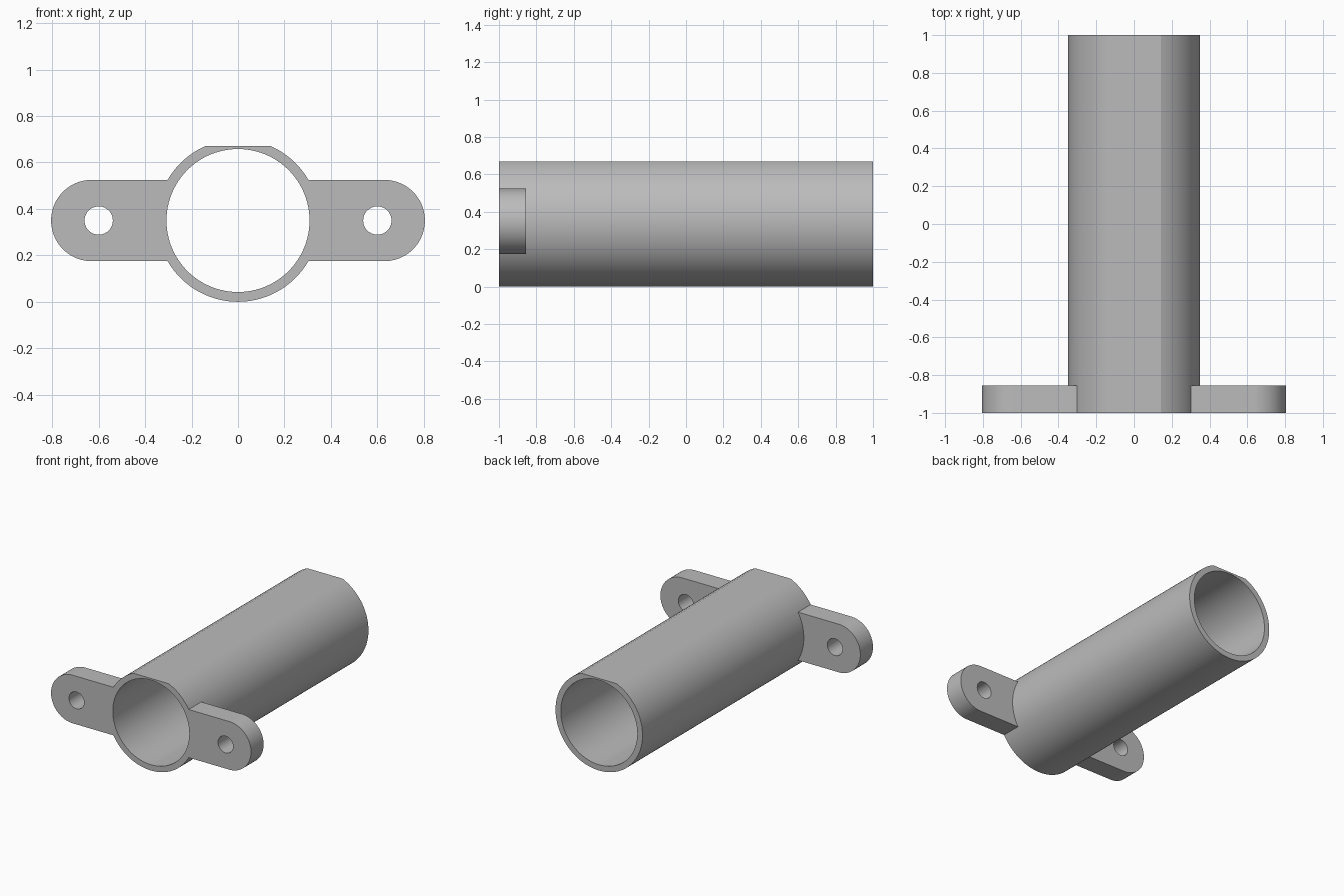
import bpy
import bmesh
from math import cos, sin, pi, asin, radians

cube = bpy.data.objects.get("Cube")
if cube:
    bpy.data.objects.remove(cube, do_unlink=True)

AXIS_Z = 0.35        # height of the tube axis
OUTER, BORE = 0.35, 0.308
FLAT = 0.32          # flat on top, above the axis
EAR_R, EAR_X = 0.175, 0.63
HOLE_R, HOLE_X = 0.061, 0.60
FRONT, EAR_BACK, BACK = -1.0, -0.855, 1.0

grey = bpy.data.materials.new("plain grey")
grey.use_nodes = True
colour = (0.5, 0.5, 0.5, 1)
grey.diffuse_color = colour
grey.node_tree.nodes["Principled BSDF"].inputs["Base Color"].default_value = colour


def arc(cx, radius, start, end, steps):
    """Points on an arc in the front plane, centred on the axis height."""
    return [(cx + radius * cos(start + (end - start) * i / steps),
             AXIS_Z + radius * sin(start + (end - start) * i / steps))
            for i in range(steps + 1)]


def circle(cx, radius, steps):
    return arc(cx, radius, 0, 2 * pi, steps)[:-1]


def prism(name, profile, y0, y1):
    """Extrude a closed front profile along y."""
    bm = bmesh.new()
    face = bm.faces.new([bm.verts.new((x, y0, z)) for x, z in profile])
    new = bmesh.ops.extrude_face_region(bm, geom=[face])["geom"]
    moved = [v for v in new if isinstance(v, bmesh.types.BMVert)]
    bmesh.ops.translate(bm, verts=moved, vec=(0, y1 - y0, 0))
    bmesh.ops.recalc_face_normals(bm, faces=bm.faces)
    mesh = bpy.data.meshes.new(name)
    bm.to_mesh(mesh)
    bm.free()
    mesh.materials.append(grey)
    obj = bpy.data.objects.new(name, mesh)
    bpy.context.collection.objects.link(obj)
    return obj


def combine(target, tool, operation):
    """Apply a boolean and discard the tool."""
    tool.hide_render = True
    mod = target.modifiers.new(operation, 'BOOLEAN')
    mod.operation = operation
    mod.solver = 'EXACT'
    mod.object = tool
    bpy.context.view_layer.objects.active = target
    bpy.ops.object.modifier_apply(modifier=mod.name)
    bpy.data.objects.remove(tool, do_unlink=True)


# Tube body with a flat along the top
edge = asin(FLAT / OUTER)
body = prism("flanged_tube", arc(0, OUTER, pi - edge, 2 * pi + edge, 96), FRONT, BACK)

# Rounded mounting ears on both sides
stadium = arc(EAR_X, EAR_R, -pi / 2, pi / 2, 40) + arc(-EAR_X, EAR_R, pi / 2, 3 * pi / 2, 40)
combine(body, prism("ears", stadium, FRONT, EAR_BACK), 'UNION')

# Bore and screw holes
combine(body, prism("bore_cutter", circle(0, BORE, 96), FRONT - 0.1, BACK + 0.1), 'DIFFERENCE')
for side in (-1, 1):
    hole = prism("hole_cutter", circle(side * HOLE_X, HOLE_R, 40), FRONT - 0.1, EAR_BACK + 0.1)
    combine(body, hole, 'DIFFERENCE')

# Smooth round walls, crisp edges
bpy.ops.object.select_all(action='DESELECT')
body.select_set(True)
bpy.context.view_layer.objects.active = body
bpy.ops.object.shade_smooth_by_angle(angle=radians(15))
